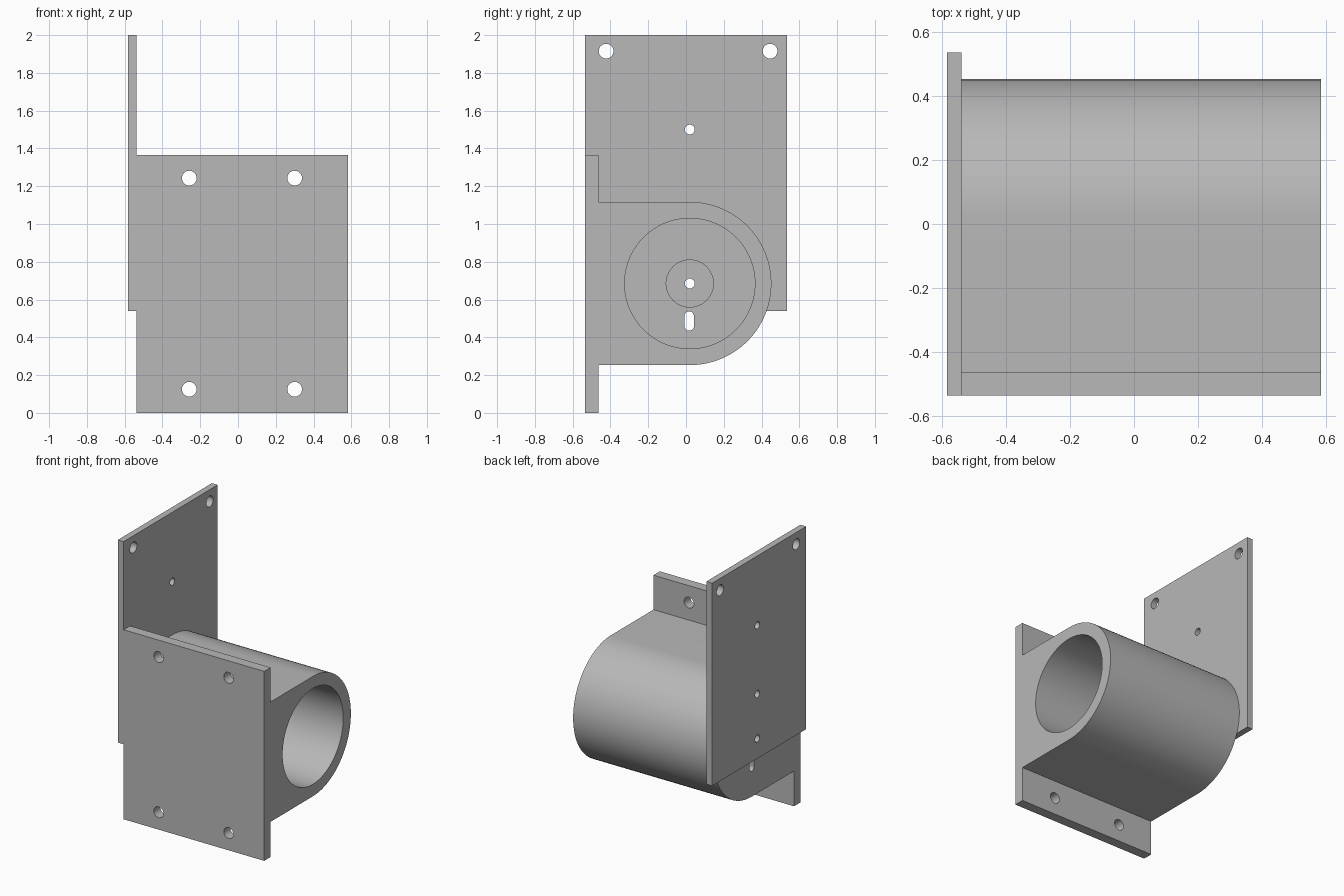
import bpy, bmesh, math
from mathutils import Matrix, Vector

if "Cube" in bpy.data.objects:
    bpy.data.objects.remove(bpy.data.objects["Cube"])

# One plain grey for the whole bracket
grey = bpy.data.materials.new("plain_grey")
grey.use_nodes = True
colour = (0.48, 0.48, 0.48, 1)
grey.diffuse_color = colour
grey.node_tree.nodes["Principled BSDF"].inputs["Base Color"].default_value = colour

# Shared dimensions
LEFT, INNER, RIGHT = -0.583, -0.537, 0.583
FRONT, BACK, FLANGE = -0.535, 0.535, -0.462
AXIS_Y, AXIS_Z, OUTER_R, BORE_R = 0.02, 0.685, 0.432, 0.345
END_WALL = 0.09


def extrude_x(name, profile, x0, x1):
    """Solid from a (y, z) profile swept along x."""
    bm = bmesh.new()
    face = bm.faces.new([bm.verts.new((x0, y, z)) for y, z in profile])
    new = bmesh.ops.extrude_face_region(bm, geom=[face])["geom"]
    verts = [v for v in new if isinstance(v, bmesh.types.BMVert)]
    bmesh.ops.translate(bm, verts=verts, vec=(x1 - x0, 0, 0))
    bmesh.ops.recalc_face_normals(bm, faces=bm.faces)
    return finish(name, bm)


def rod(name, start, end, radius, segments=32):
    """Cylinder between two points."""
    a, b = Vector(start), Vector(end)
    turn = (b - a).to_track_quat("Z", "Y").to_matrix().to_4x4()
    bm = bmesh.new()
    bmesh.ops.create_cone(bm, cap_ends=True, segments=segments, radius1=radius,
                          radius2=radius, depth=(b - a).length,
                          matrix=Matrix.Translation((a + b) / 2) @ turn)
    return finish(name, bm)


def finish(name, bm):
    mesh = bpy.data.meshes.new(name)
    bm.to_mesh(mesh)
    bm.free()
    mesh.materials.append(grey)
    obj = bpy.data.objects.new(name, mesh)
    bpy.context.collection.objects.link(obj)
    return obj


def combine(target, tool, operation):
    """Apply a boolean and discard the tool."""
    mod = target.modifiers.new("boolean", "BOOLEAN")
    mod.operation, mod.object, mod.solver = operation, tool, "EXACT"
    graph = bpy.context.evaluated_depsgraph_get()
    mesh = bpy.data.meshes.new_from_object(target.evaluated_get(graph))
    target.modifiers.clear()
    target.data = mesh
    bpy.data.objects.remove(tool)


def arc(radius, a0, a1, steps, cy=AXIS_Y, cz=AXIS_Z):
    angles = [math.radians(a0 + (a1 - a0) * i / steps) for i in range(steps + 1)]
    return [(cy + radius * math.cos(a), cz + radius * math.sin(a)) for a in angles]


# Front flange and rounded housing share one profile
low, high = AXIS_Z - OUTER_R, AXIS_Z + OUTER_R
profile = [(FRONT, 0), (FLANGE, 0), (FLANGE, low)]
profile += arc(OUTER_R, -90, 90, 48)
profile += [(FLANGE, high), (FLANGE, 1.365), (FRONT, 1.365)]
bracket = extrude_x("motor_bracket", profile, INNER, RIGHT)

# Tall side plate
plate = extrude_x("side_plate", [(FRONT, 0.54), (BACK, 0.54), (BACK, 2), (FRONT, 2)],
                  LEFT, INNER)
combine(bracket, plate, "UNION")

# Main bore, shallow round recess and shaft hole
floor = INNER + END_WALL
for radius, x0, x1, segments in ((BORE_R, floor, 1, 96),
                                 (0.125, floor - 0.045, floor + 0.1, 48),
                                 (0.026, -1, 0, 24)):
    cutter = rod("bore_cutter", (x0, AXIS_Y, AXIS_Z), (x1, AXIS_Y, AXIS_Z), radius, segments)
    combine(bracket, cutter, "DIFFERENCE")

# Slot through the end wall
slot = arc(0.025, 0, 180, 12, AXIS_Y - 0.003, 0.512) + arc(0.025, 180, 360, 12, AXIS_Y - 0.003, 0.46)
combine(bracket, extrude_x("slot_cutter", slot, -1, 0), "DIFFERENCE")

# Mounting holes in the flange
for x in (-0.258, 0.3):
    for z in (0.125, 1.243):
        cutter = rod("flange_hole_cutter", (x, -1, z), (x, 0, z), 0.039)
        combine(bracket, cutter, "DIFFERENCE")

# Holes in the side plate; the last stops at the housing wall
for y, z, radius, end in ((-0.423, 1.915, 0.039, 0), (0.445, 1.915, 0.039, 0),
                          (AXIS_Y, 1.5, 0.026, 0), (AXIS_Y, 1.005, 0.026, INNER)):
    cutter = rod("plate_hole_cutter", (-1, y, z), (end, y, z), radius)
    combine(bracket, cutter, "DIFFERENCE")

# Smooth the round surfaces, keep the edges crisp
bpy.ops.object.select_all(action="DESELECT")
bracket.select_set(True)
bpy.context.view_layer.objects.active = bracket
bpy.ops.object.shade_smooth_by_angle(angle=math.radians(30))
